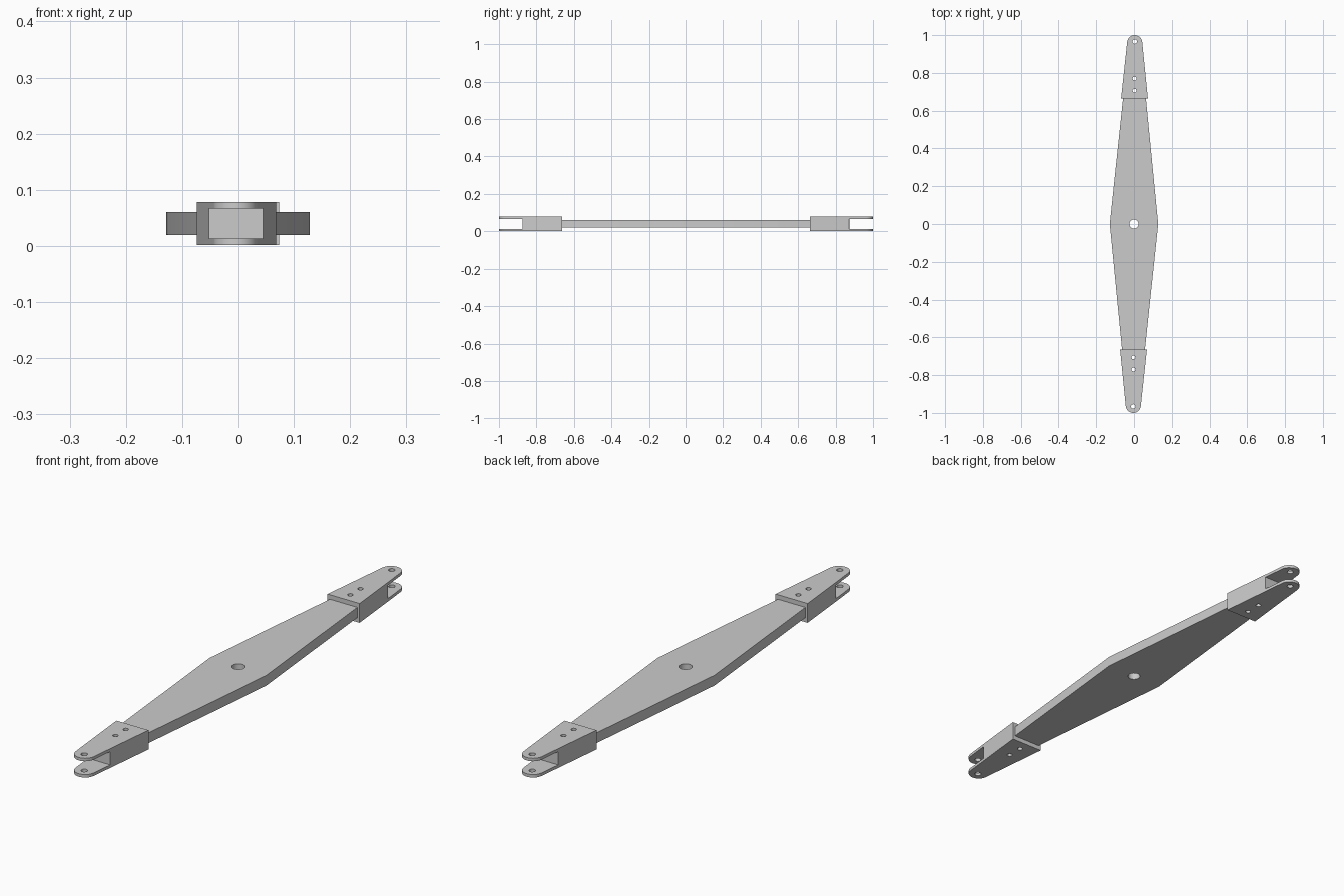
import bpy, bmesh, math
from mathutils import Matrix

if "Cube" in bpy.data.objects:
    bpy.data.objects.remove(bpy.data.objects["Cube"])

steel = bpy.data.materials.new("light_grey_steel")
steel.use_nodes = True
GREY = (0.6, 0.6, 0.6, 1)
steel.diffuse_color = GREY
steel.node_tree.nodes["Principled BSDF"].inputs["Base Color"].default_value = GREY

MID = 0.04  # height of the mid plane


def prism(name, outline, thickness):
    """Extrude a flat outline evenly about the mid plane."""
    bm = bmesh.new()
    face = bm.faces.new([bm.verts.new((x, y, MID - thickness / 2)) for x, y in outline])
    top = bmesh.ops.extrude_face_region(bm, geom=[face])["geom"]
    verts = [v for v in top if isinstance(v, bmesh.types.BMVert)]
    bmesh.ops.translate(bm, vec=(0, 0, thickness), verts=verts)
    bmesh.ops.recalc_face_normals(bm, faces=bm.faces)
    mesh = bpy.data.meshes.new(name)
    bm.to_mesh(mesh)
    bm.free()
    mesh.materials.append(steel)
    obj = bpy.data.objects.new(name, mesh)
    bpy.context.collection.objects.link(obj)
    return obj


def arc(y, radius, start, end, steps):
    angles = [start + (end - start) * i / steps for i in range(steps + 1)]
    return [(radius * math.cos(a), y + radius * math.sin(a)) for a in angles]


def cut(obj, cutter):
    """Subtract a cutter and throw it away."""
    cutter.hide_render = True
    mod = obj.modifiers.new("cut", "BOOLEAN")
    mod.operation, mod.solver, mod.object = "DIFFERENCE", "EXACT", cutter
    bpy.context.view_layer.objects.active = obj
    bpy.ops.object.modifier_apply(modifier=mod.name)
    bpy.data.objects.remove(cutter)


def drill(obj, y, radius):
    cut(obj, prism("drill", arc(y, radius, 0, math.tau, 32)[:-1], 0.2))


# Diamond bar with its pivot hole
bar = prism("diamond_bar", [(0.128, 0), (0.06, 0.67), (-0.06, 0.67),
                            (-0.128, 0), (-0.06, -0.67), (0.06, -0.67)], 0.041)
drill(bar, 0, 0.024)

# Tapered fork with a rounded nose, slot and pin holes
lean = 0.094
nose = arc(0.96, 0.04, lean, math.pi - lean, 24)
fork = prism("back_fork", [(0.071, 0.664)] + nose + [(-0.071, 0.664)], 0.077)
cut(fork, prism("slot", [(-0.2, 0.873), (0.2, 0.873), (0.2, 1.1), (-0.2, 1.1)], 0.053))
for y, radius in ((0.966, 0.012), (0.77, 0.010), (0.706, 0.010)):
    drill(fork, y, radius)

# Matching fork at the other end
front = fork.copy()
front.data = fork.data.copy()
front.name = "front_fork"
front.data.transform(Matrix.Rotation(math.pi, 4, "Z"))
bpy.context.collection.objects.link(front)

# Slight skew of the whole arm, and shading
for obj in (bar, fork, front):
    obj.data.transform(Matrix.Rotation(-0.004, 4, "Z"))
    bpy.ops.object.select_all(action="DESELECT")
    obj.select_set(True)
    bpy.context.view_layer.objects.active = obj
    bpy.ops.object.shade_smooth_by_angle(angle=math.radians(30))
